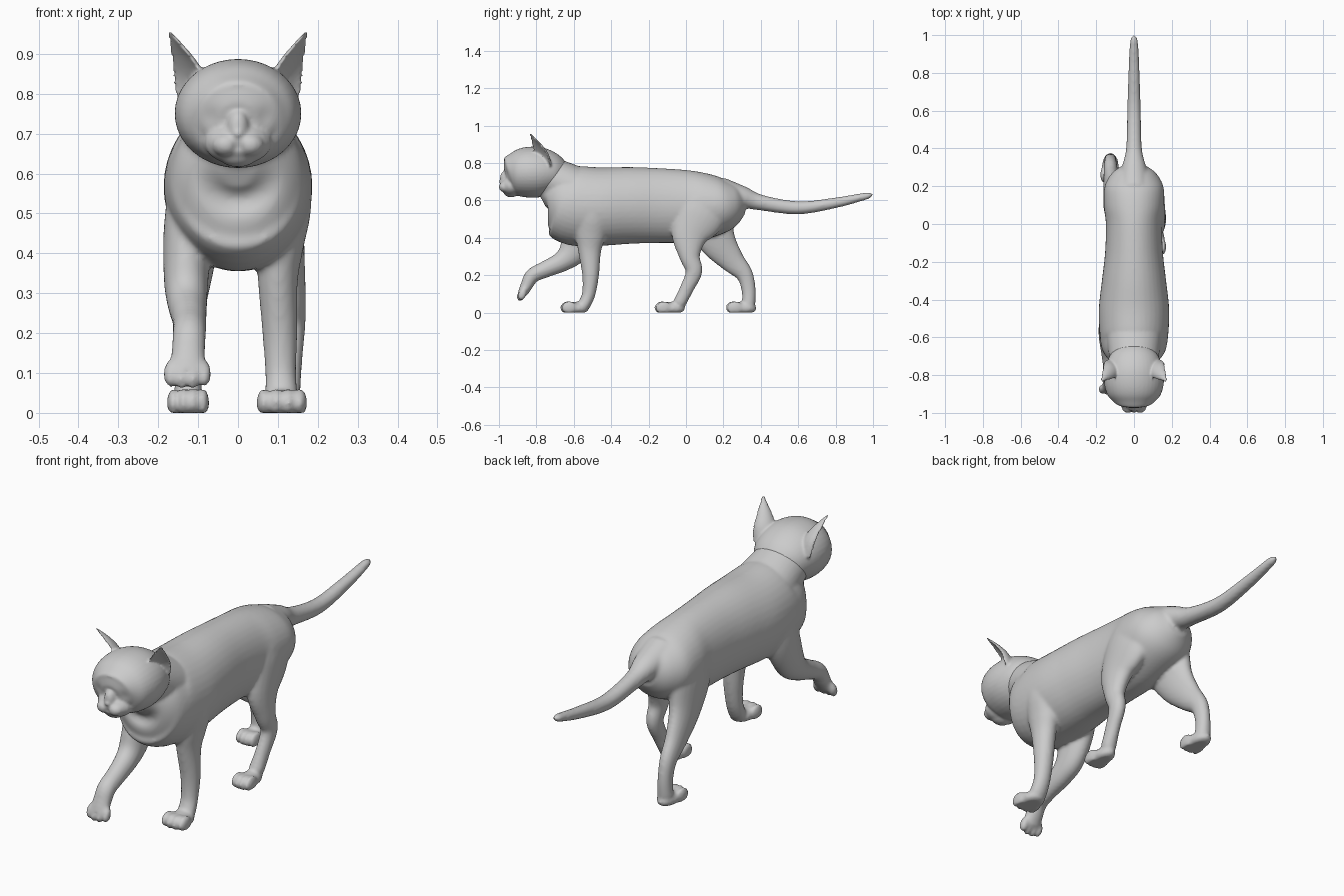
import bpy, bmesh, math
from mathutils import Vector, Matrix

fur = bpy.data.materials.new("grey_fur")
fur.diffuse_color = (0.6, 0.6, 0.6, 1)


def catmull(rows, steps=5):
    """Smooth rows of numbers with a Catmull-Rom spline."""
    out = []
    for i in range(len(rows) - 1):
        p0, p1 = rows[max(i - 1, 0)], rows[i]
        p2, p3 = rows[i + 1], rows[min(i + 2, len(rows) - 1)]
        for s in range(steps):
            t = s / steps
            out.append([0.5 * (2 * b + (c - a) * t + (2 * a - 5 * b + 4 * c - d) * t * t
                               + (3 * b - a - 3 * c + d) * t ** 3)
                        for a, b, c, d in zip(p0, p1, p2, p3)])
    return out + [list(rows[-1])]


def loft(bm, rows, n=24, side=(1, 0, 0), cup=False):
    """Skin rings along a path; each row is x, y, z, half width, half depth."""
    rows = catmull(rows)
    pts = [Vector(r[:3]) for r in rows]
    rings = []
    for i, r in enumerate(rows):
        tan = (pts[min(i + 1, len(pts) - 1)] - pts[max(i - 1, 0)]).normalized()
        u = Vector(side)
        u = (u - tan * u.dot(tan)).normalized()
        v = tan.cross(u)
        ring = []
        for k in range(n):
            a = 2 * math.pi * k / n
            s = math.sin(a)
            if cup and s < 0:
                s *= -0.35
            ring.append(bm.verts.new(pts[i] + u * math.cos(a) * r[3] + v * s * r[4]))
        rings.append(ring)
    for a, b in zip(rings, rings[1:]):
        for k in range(n):
            bm.faces.new((a[k], a[(k + 1) % n], b[(k + 1) % n], b[k]))
    bm.faces.new(rings[0][::-1])
    bm.faces.new(rings[-1])


def ball(bm, c, r, tilt=0.0):
    m = Matrix.Translation(c) @ Matrix.Rotation(tilt, 4, 'X') @ Matrix.Diagonal((*r, 1))
    return bmesh.ops.create_uvsphere(bm, u_segments=20, v_segments=12, radius=1, matrix=m)["verts"]


def paw(bm, x, front, back, w):
    """Flat-soled paw with four toes."""
    verts = ball(bm, (x, (front + back) / 2 + 0.01, 0.022), (w * 0.9, (back - front) / 2 - 0.01, 0.036))
    for k in (-1.5, -0.5, 0.5, 1.5):
        verts += ball(bm, (x + k * w * 0.5, front + 0.04 + 0.007 * abs(k), 0.025),
                      (w * 0.31, 0.042, 0.037))
    for v in verts:
        v.co.z = max(v.co.z, 0.0)


def finish(bm, name, voxel, smooth):
    """Fuse overlapping parts into one smooth skin."""
    bmesh.ops.recalc_face_normals(bm, faces=bm.faces)
    me = bpy.data.meshes.new(name)
    bm.to_mesh(me)
    bm.free()
    ob = bpy.data.objects.new(name, me)
    bpy.context.collection.objects.link(ob)
    me.materials.append(fur)
    bpy.context.view_layer.objects.active = ob
    ob.select_set(True)
    mod = ob.modifiers.new("fuse", 'REMESH')
    mod.mode, mod.voxel_size, mod.use_smooth_shade = 'VOXEL', voxel, True
    mod = ob.modifiers.new("soften", 'SMOOTH')
    mod.factor, mod.iterations = 0.5, smooth
    for m in list(ob.modifiers):
        bpy.ops.object.modifier_apply(modifier=m.name)
    ob.select_set(False)
    return ob


# Torso and neck
bm = bmesh.new()
loft(bm, [(0, -.768, .60, .04, .04), (0, -.74, .61, .11, .11), (0, -.68, .60, .16, .175),
          (0, -.6, .572, .18, .212), (0, -.45, .567, .186, .209), (0, -.3, .573, .17, .205),
          (0, -.15, .572, .153, .2), (0, 0, .568, .149, .194), (0, .1, .57, .16, .178),
          (0, .2, .575, .155, .147), (0, .27, .585, .115, .105), (0, .31, .59, .06, .06)], 40)
loft(bm, [(0, -.56, .65, .15, .12), (0, -.68, .70, .135, .115), (0, -.78, .74, .12, .11)], 32)

# Tail
loft(bm, [(0, .2, .63, .09, .09), (0, .3, .617, .065, .06), (0, .4, .588, .042, .042),
          (0, .6, .56, .036, .035), (0, .8, .587, .03, .028), (0, .95, .62, .023, .02),
          (0, .985, .628, .016, .014), (0, 1.002, .631, .004, .004)])

# Standing front leg
loft(bm, [(.105, -.5, .62, .07, .1), (.112, -.5, .52, .072, .1), (.105, -.51, .42, .06, .085),
          (.1, -.515, .33, .05, .062), (.105, -.51, .2, .044, .045), (.107, -.52, .1, .039, .036),
          (.109, -.545, .04, .042, .034)])
paw(bm, .11, -.675, -.52, .06)

# Raised front leg with hanging paw
loft(bm, [(-.11, -.52, .56, .065, .1), (-.125, -.55, .45, .062, .1), (-.13, -.6, .335, .056, .08),
          (-.127, -.66, .275, .05, .056), (-.122, -.75, .232, .043, .045),
          (-.122, -.82, .198, .042, .04), (-.125, -.852, .145, .043, .033),
          (-.127, -.875, .1, .048, .026)])
for k in (-1.5, -.5, .5, 1.5):
    ball(bm, (-.127 + k * .028, -.884 + .006 * abs(k), .092 + .004 * abs(k)), (.018, .022, .036), -.35)

# Forward-stepping hind leg
loft(bm, [(.09, .09, .6, .065, .13), (.1, .07, .52, .066, .14), (.115, .02, .41, .052, .1),
          (.13, .02, .3, .04, .056), (.135, .043, .22, .034, .045), (.13, .005, .13, .031, .037),
          (.122, -.035, .05, .035, .035)])
paw(bm, .119, -.172, -.005, .048)

# Trailing hind leg
loft(bm, [(-.09, .1, .6, .065, .13), (-.1, .12, .5, .063, .135), (-.11, .17, .38, .052, .1),
          (-.12, .245, .28, .041, .068), (-.125, .312, .205, .035, .046),
          (-.125, .335, .12, .032, .038), (-.125, .335, .045, .036, .036)])
paw(bm, -.125, .21, .378, .05)
finish(bm, "body_legs_tail", .008, 8)

# Head skull, muzzle, chin and nose
bm = bmesh.new()
loft(bm, [(0, -.965, .735, .05, .045), (0, -.952, .738, .088, .082), (0, -.935, .742, .115, .103),
          (0, -.9, .745, .143, .124), (0, -.84, .75, .158, .136), (0, -.77, .75, .154, .132),
          (0, -.7, .745, .13, .105), (0, -.655, .74, .09, .07)], 40)
ball(bm, (0, -.93, .678), (.085, .062, .056))
ball(bm, (0, -.935, .648), (.05, .042, .032))
ball(bm, (0, -.965, .715), (.028, .03, .045))
ball(bm, (0, -.985, .7), (.017, .016, .012))
for s in (-1, 1):
    ball(bm, (s * .03, -.965, .672), (.036, .036, .03))
    # Cupped ears facing forward and outward
    loft(bm, [(s * .118, -.77, .78, .058, .05), (s * .128, -.78, .835, .054, .042),
              (s * .142, -.797, .88, .039, .03), (s * .161, -.818, .922, .021, .018),
              (s * .174, -.833, .952, .008, .008)], 24, (.72, s * .69, 0), True)
head = finish(bm, "head", .006, 5)

# Shallow eye sockets and the groove under the nose
for v in head.data.vertices:
    if v.co.y < -.85:
        for c, r, d in (((.058, -.94, .745), .024, .012), ((-.058, -.94, .745), .024, .012),
                        ((0, -1.0, .665), .012, .008)):
            v.co.y += d * math.exp(-((v.co - Vector(c)).length / r) ** 2)
